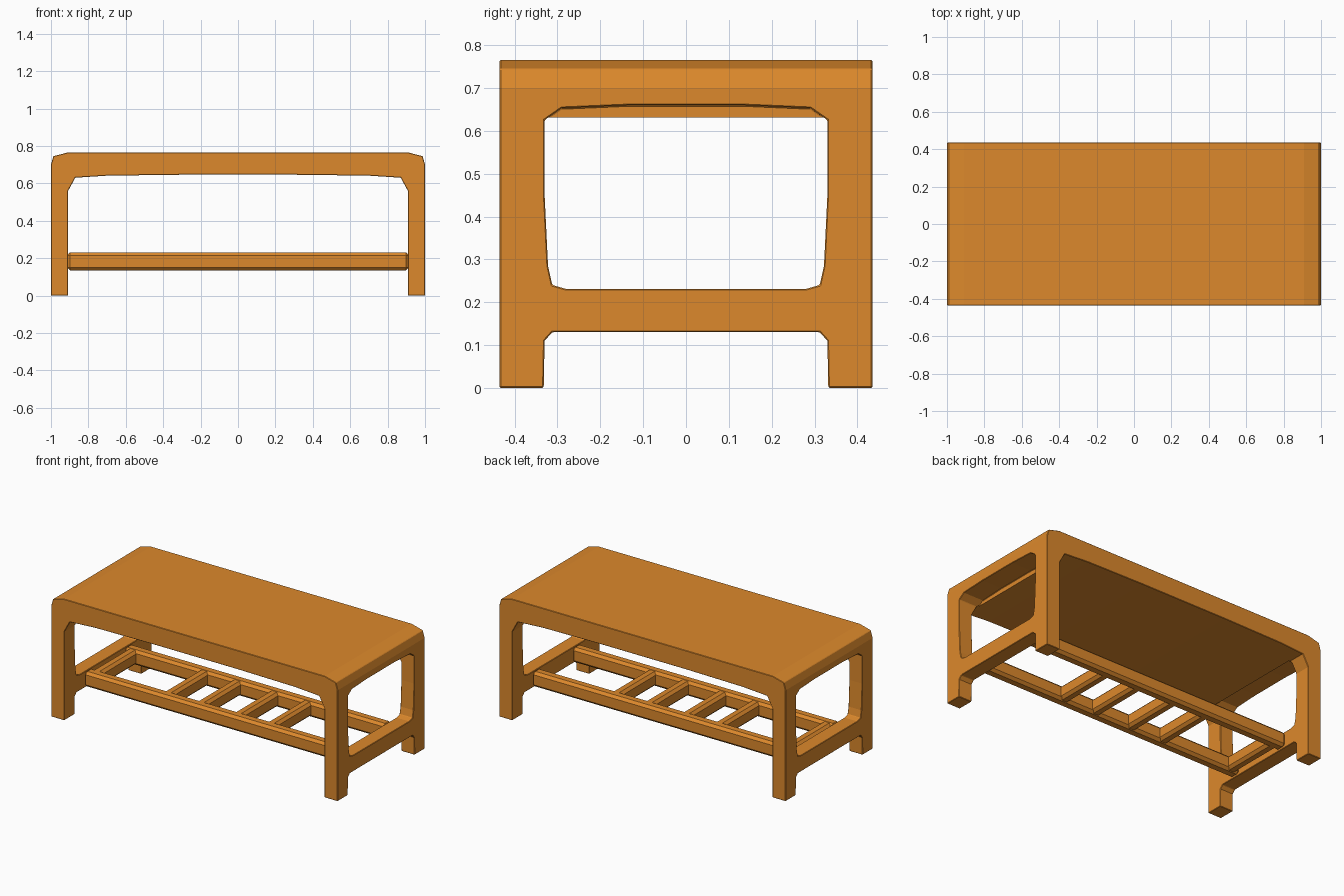
import bpy, bmesh
from mathutils import Vector

if "Cube" in bpy.data.objects:
    bpy.data.objects.remove(bpy.data.objects["Cube"])

wood = bpy.data.materials.new("warm_wood")
wood.diffuse_color = (0.72, 0.25, 0.025, 1)
wood.use_nodes = True
wood.node_tree.nodes["Principled BSDF"].inputs["Base Color"].default_value = wood.diffuse_color


def prism(name, pts, axis, lo, hi):
    """Extrude a 2D outline (u, z) along the x or y axis."""
    bm = bmesh.new()
    place = (lambda u, z, d: (d, u, z)) if axis == 'x' else (lambda u, z, d: (u, d, z))
    face = bm.faces.new([bm.verts.new(place(u, z, lo)) for u, z in pts])
    geo = bmesh.ops.extrude_face_region(bm, geom=[face])['geom']
    step = Vector(place(0, 0, hi - lo))
    bmesh.ops.translate(bm, vec=step, verts=[g for g in geo if isinstance(g, bmesh.types.BMVert)])
    bmesh.ops.recalc_face_normals(bm, faces=bm.faces)
    mesh = bpy.data.meshes.new(name)
    bm.to_mesh(mesh)
    bm.free()
    ob = bpy.data.objects.new(name, mesh)
    bpy.context.collection.objects.link(ob)
    mesh.materials.append(wood)
    return ob


def bevel(ob, width):
    mod = ob.modifiers.new("soft_edges", 'BEVEL')
    mod.width = width
    mod.segments = 1
    mod.limit_method = 'ANGLE'
    mod.angle_limit = 0.8


def mirrored(half):
    """Complete a symmetric outline from its positive half."""
    return half + [(-u, z) for u, z in reversed(half)]


def bar(name, x0, x1, y0, y1, z0, z1, width):
    ob = prism(name, [(x0, z0), (x1, z0), (x1, z1), (x0, z1)], 'y', y0, y1)
    bevel(ob, width)
    return ob


# Table top and legs: one arch-shaped outline swept through the depth
arch = mirrored([(0.3, 0.646), (0.7, 0.641), (0.87, 0.63), (0.908, 0.56), (0.908, 0.005),
                 (1.0, 0.005), (1.0, 0.70), (0.987, 0.745), (0.91, 0.765)])
for p in range(len(arch)):
    u, z = arch[p]
    arch[p] = (u, 0.0 if z == 0.005 else z)
frame = prism("table_frame", arch, 'y', -0.435, 0.435)

# Openings in both ends, leaving four legs and a low end rail
upper = mirrored([(0.28, 0.231), (0.312, 0.24), (0.322, 0.285), (0.33, 0.45),
                  (0.33, 0.625), (0.29, 0.653), (0.13, 0.66)])
lower = mirrored([(0.334, -0.1), (0.33, 0.11), (0.312, 0.13)])
for side in (-1, 1):
    lo, hi = sorted((side * 0.86, side * 1.1))
    for outline in (upper, lower):
        cutter = prism("cutter", outline, 'x', lo, hi)
        cutter.hide_render = True
        mod = frame.modifiers.new("opening", 'BOOLEAN')
        mod.operation = 'DIFFERENCE'
        mod.solver = 'EXACT'
        mod.object = cutter
        bpy.context.view_layer.objects.active = frame
        bpy.ops.object.modifier_apply(modifier=mod.name)
        bpy.data.objects.remove(cutter)
bevel(frame, 0.011)

# Lower rack: two long rails
for label, y in (("front", -0.2), ("back", 0.2)):
    bar(label + "_rack_rail", -0.915, 0.915, y - 0.035, y + 0.035, 0.135, 0.23, 0.016)

# Cross slats, four in the middle and one beside the left end
for i, x in enumerate((-0.86, -0.36, -0.13, 0.13, 0.36)):
    bar(f"rack_slat_{i + 1}", x - 0.033, x + 0.033, -0.2, 0.2, 0.139, 0.228, 0.016)
